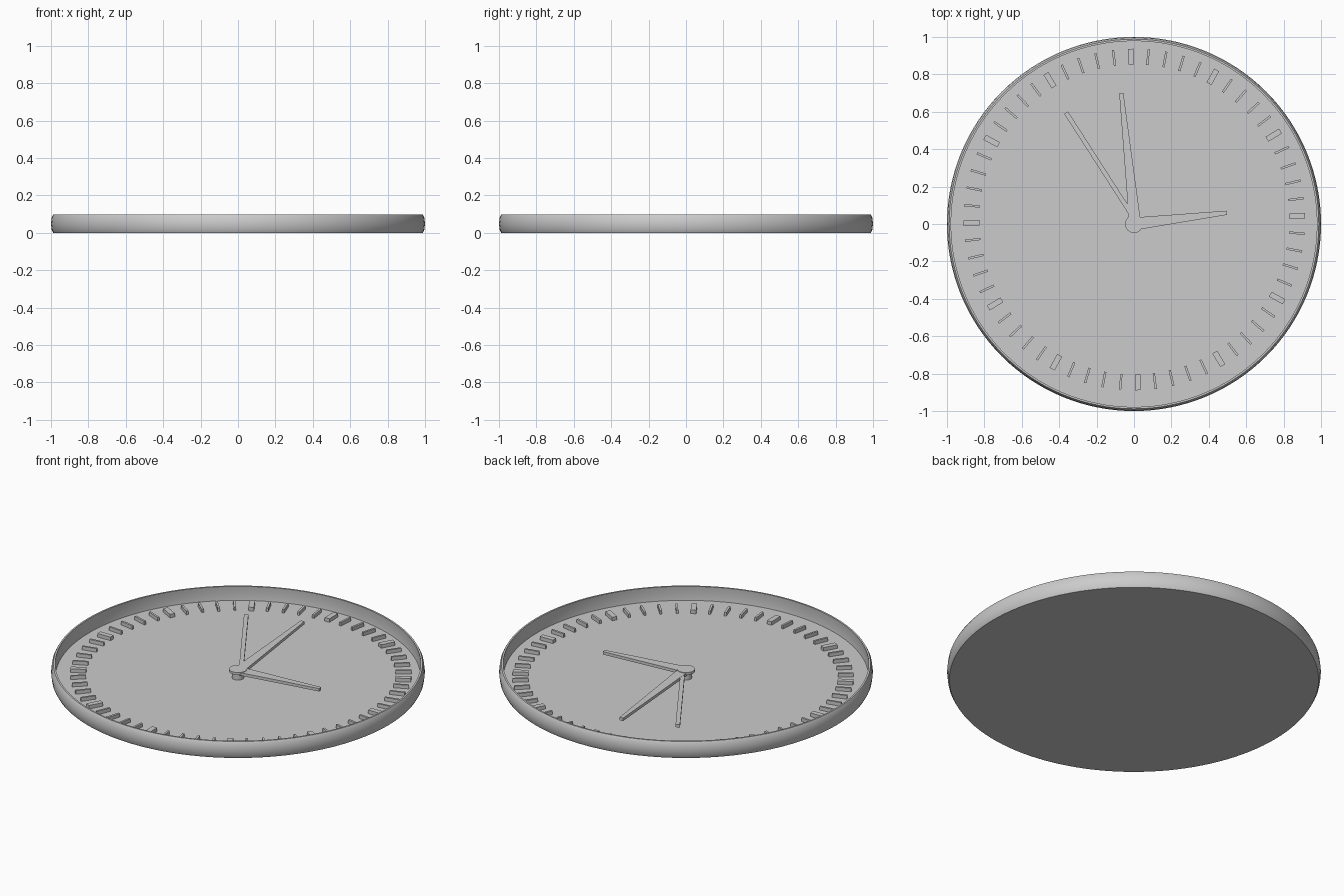
import bpy, bmesh, math
from mathutils import Matrix, Vector

cube = bpy.data.objects.get("Cube")
if cube:
    bpy.data.objects.remove(cube)

grey = bpy.data.materials.new("plain grey")
grey.use_nodes = True
grey.diffuse_color = (0.6, 0.6, 0.6, 1)
grey.node_tree.nodes["Principled BSDF"].inputs["Base Color"].default_value = (0.6, 0.6, 0.6, 1)


def finish(name, bm, smooth=False):
    bmesh.ops.recalc_face_normals(bm, faces=bm.faces)
    mesh = bpy.data.meshes.new(name)
    bm.to_mesh(mesh)
    bm.free()
    mesh.materials.append(grey)
    obj = bpy.data.objects.new(name, mesh)
    bpy.context.collection.objects.link(obj)
    if smooth:
        bpy.ops.object.select_all(action='DESELECT')
        obj.select_set(True)
        bpy.context.view_layer.objects.active = obj
        bpy.ops.object.shade_smooth_by_angle(angle=math.radians(35))
    return obj


def lathe(name, profile, steps):
    """Revolve a radius/height profile that starts and ends on the axis."""
    bm = bmesh.new()
    verts = [bm.verts.new((r, 0, z)) for r, z in profile]
    edges = [bm.edges.new(pair) for pair in zip(verts, verts[1:])]
    bmesh.ops.spin(bm, geom=verts + edges, cent=(0, 0, 0), axis=(0, 0, 1),
                   angle=math.tau, steps=steps, use_merge=True)
    bmesh.ops.remove_doubles(bm, verts=bm.verts, dist=1e-5)
    return finish(name, bm, True)


def hand(name, start, tip, base_width, tip_width, bottom, top):
    """Tapered bar between two points of the dial."""
    a, b = Vector(start), Vector(tip)
    side = (b - a).normalized().orthogonal() / 2
    outline = [a + side * base_width, a - side * base_width,
               b - side * tip_width, b + side * tip_width]
    bm = bmesh.new()
    face = bm.faces.new([bm.verts.new((p.x, p.y, bottom)) for p in outline])
    ext = bmesh.ops.extrude_face_region(bm, geom=[face])
    moved = [v for v in ext["geom"] if isinstance(v, bmesh.types.BMVert)]
    bmesh.ops.translate(bm, verts=moved, vec=(0, 0, top - bottom))
    return finish(name, bm)


# Shallow round case: flat back, gently bulging wall, thin rim, flat dial
lathe("case_and_dial", [(0, 0), (0.988, 0), (0.996, 0.015), (1, 0.048),
                        (0.996, 0.082), (0.988, 0.097), (0.978, 0.097),
                        (0.982, 0.05), (0.978, 0.014), (0, 0.014)], 128)

# Sixty minute marks, every fifth one wider
bm = bmesh.new()
for i in range(60):
    width = 0.03 if i % 5 == 0 else 0.012
    place = (Matrix.Translation((0.002, 0.024, 0.018))
             @ Matrix.Rotation(math.radians(6 * i + 1.2), 4, 'Z')
             @ Matrix.Translation((0.871, 0, 0))
             @ Matrix.Diagonal((0.084, width, 0.034, 1)))
    bmesh.ops.create_cube(bm, size=1, matrix=place)
finish("minute_marks", bm)

# Centre post with a wider cap
lathe("centre_post", [(0, 0.005), (0.032, 0.005), (0.032, 0.052), (0.048, 0.052),
                      (0.048, 0.066), (0, 0.066)], 32)

# Three hands
hand("hour_hand", (0.02, 0.003), (0.495, 0.06), 0.066, 0.022, 0.046, 0.063)
hand("minute_hand", (0.004, 0.02), (-0.068, 0.7), 0.062, 0.022, 0.046, 0.063)
hand("second_hand", (0.0, 0.03), (-0.363, 0.595), 0.024, 0.024, 0.045, 0.062)
